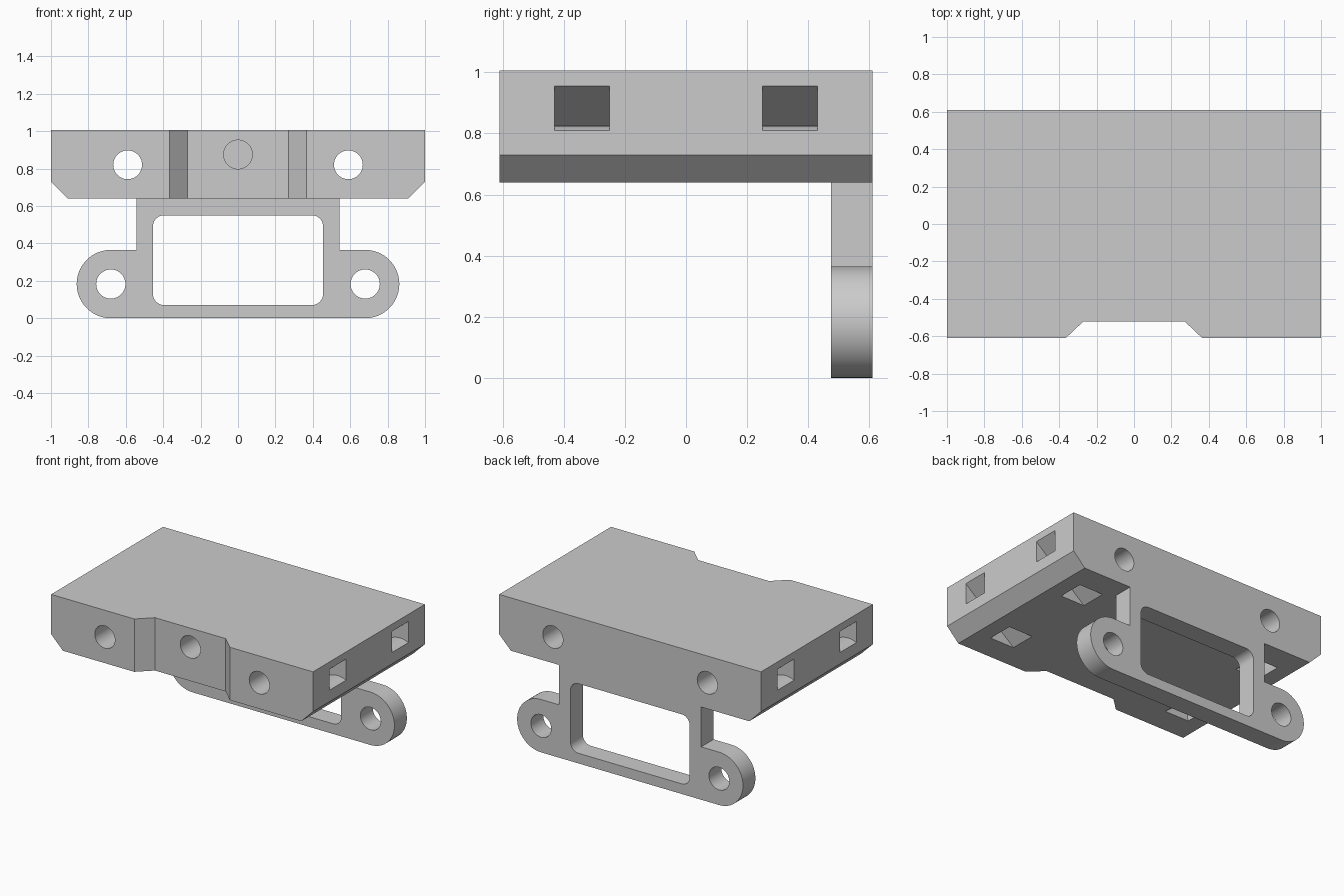
import bpy, bmesh, math
from mathutils import Vector

cube = bpy.data.objects.get("Cube")
if cube:
    bpy.data.objects.remove(cube, do_unlink=True)

GREY = (0.6, 0.6, 0.6, 1)
grey = bpy.data.materials.new("light grey")
grey.use_nodes = True
grey.diffuse_color = GREY
grey.node_tree.nodes["Principled BSDF"].inputs["Base Color"].default_value = GREY

HALF_Y, BASE, TOP = 0.61, 0.64, 1.005


def arc(cx, cz, r, start, end, steps=24):
    angles = [math.radians(start + (end - start) * i / steps) for i in range(steps + 1)]
    return [(cx + r * math.cos(a), cz + r * math.sin(a)) for a in angles]


def prism(name, outline, lo, hi, along="y"):
    """Extrude an outline drawn in xz along y, or one drawn in xy along z."""
    bm = bmesh.new()
    place = (lambda p: (p[0], lo, p[1])) if along == "y" else (lambda p: (p[0], p[1], lo))
    face = bm.faces.new([bm.verts.new(place(p)) for p in outline])
    step = Vector((0, hi - lo, 0)) if along == "y" else Vector((0, 0, hi - lo))
    out = bmesh.ops.extrude_face_region(bm, geom=[face])
    bmesh.ops.translate(bm, vec=step, verts=[v for v in out["geom"] if isinstance(v, bmesh.types.BMVert)])
    bmesh.ops.recalc_face_normals(bm, faces=bm.faces)
    mesh = bpy.data.meshes.new(name)
    bm.to_mesh(mesh)
    bm.free()
    mesh.materials.append(grey)
    obj = bpy.data.objects.new(name, mesh)
    bpy.context.collection.objects.link(obj)
    return obj


def mirrored(outline):
    return outline + [(-x, z) for x, z in reversed(outline)]


def bore(x, z, r, lo, hi):
    return prism("bore_cutter", arc(x, z, r, 0, 360, 48)[:-1], lo, hi)


def cut(obj, cutters):
    bpy.context.view_layer.objects.active = obj
    for cutter in cutters:
        mod = obj.modifiers.new("cut", "BOOLEAN")
        mod.operation, mod.solver, mod.object = "DIFFERENCE", "EXACT", cutter
        bpy.ops.object.modifier_apply(modifier=mod.name)
        bpy.data.objects.remove(cutter, do_unlink=True)


def smooth(obj):
    bpy.ops.object.select_all(action="DESELECT")
    obj.select_set(True)
    bpy.context.view_layer.objects.active = obj
    bpy.ops.object.shade_smooth_by_angle(angle=math.radians(30))


# Thick plate with chamfered lower side edges
plate = prism("mounting_plate", mirrored([(0.91, BASE), (1, 0.73), (1, TOP)]), -HALF_Y, HALF_Y)

# Tapered recess in the front edge, then the blind bore inside it
cutters = [
    prism("recess_cutter", mirrored([(0.27, -0.52), (0.365, -HALF_Y), (0.365, -0.8)]), 0.5, 1.2, "z"),
    bore(0, 0.875, 0.077, -0.7, -0.15),
]

# Long bores and curved strap channels running from the sides to the underside
channel = [(0.615, 0.6), (0.615, BASE), (1, 0.955), (1.1, 0.955), (1.1, 0.81), (1, 0.81)]
channel += arc(0.936, 0.682, 0.143, 63, 197, 20) + [(0.8, 0.6)]
for side in (1, -1):
    cutters.append(bore(side * 0.59, 0.82, 0.077, -0.8, 0.8))
    for y in (-0.34, 0.34):
        cutters.append(prism("channel_cutter", [(side * x, z) for x, z in channel], y - 0.09, y + 0.09))
cut(plate, cutters)
smooth(plate)

# Hanging bracket with rounded ears
ear = arc(0.68, 0.1825, 0.1825, -90, 90, 32)
bracket = prism("hanging_bracket", mirrored(ear + [(0.543, 0.365), (0.543, BASE)]), 0.475, HALF_Y)

# Rounded window and ear bores
r = 0.06
window = mirrored(arc(0.455 - r, 0.07 + r, r, -90, 0, 10) + arc(0.455 - r, 0.55 - r, r, 0, 90, 10))
cut(bracket, [prism("window_cutter", window, 0.4, 0.7)]
    + [bore(side * 0.68, 0.1825, 0.078, 0.4, 0.7) for side in (1, -1)])
smooth(bracket)
